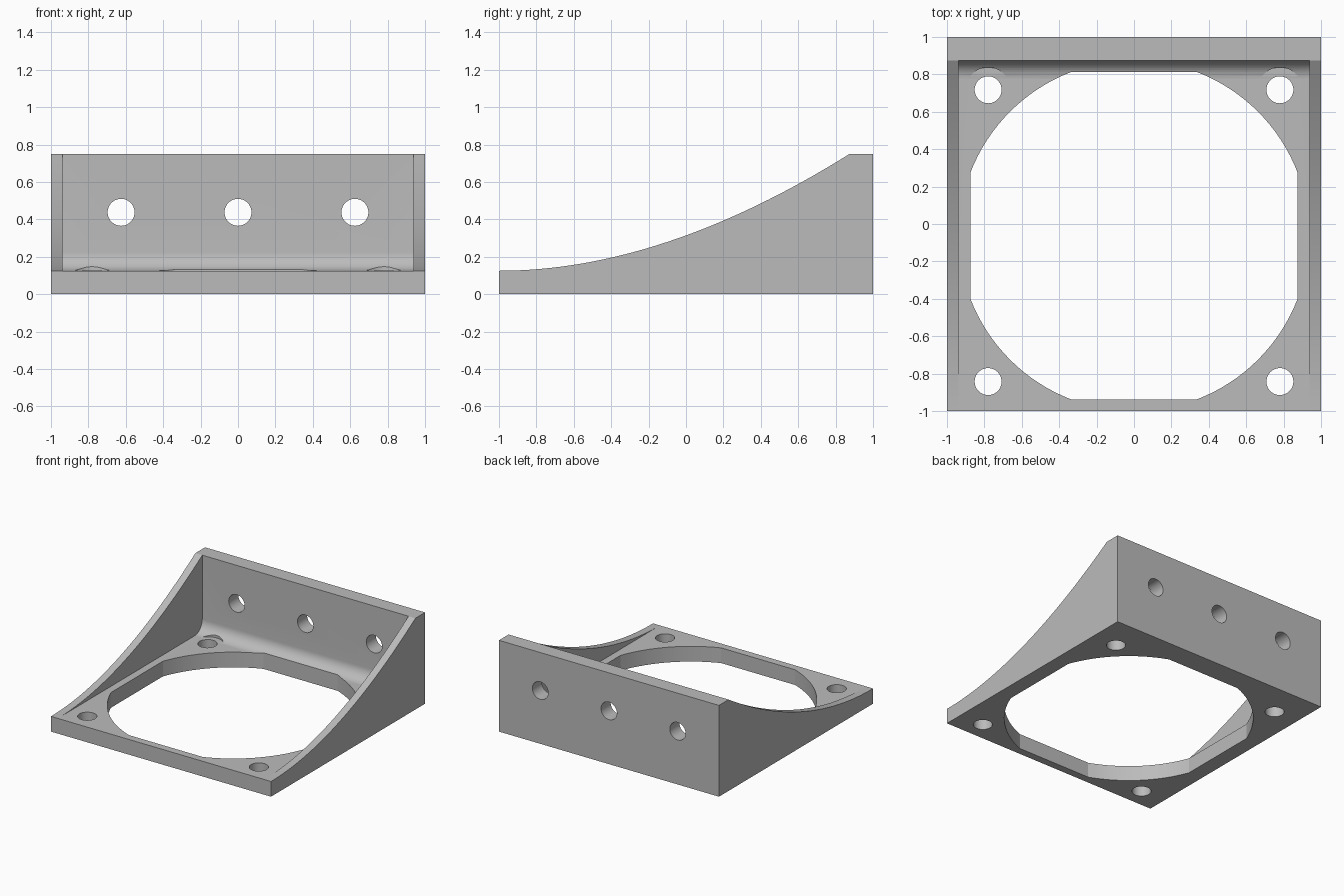
import bpy, bmesh
from math import sin, cos, acos, pi, radians
from mathutils import Vector

if "Cube" in bpy.data.objects:
    bpy.data.objects.remove(bpy.data.objects["Cube"], do_unlink=True)

BASE = 0.125            # floor and back wall thickness
SIDE = 0.0625           # side wall thickness
HEIGHT = 0.75
BACK = 1 - BASE         # inner face of the back wall
FILLET = 0.1
CENTRE_Y = -0.0625      # middle of the opening
HOLE_R = 0.072
HOLE_STEP = 0.78

grey = bpy.data.materials.new("plain grey")
grey.use_nodes = True
colour = (0.5, 0.5, 0.5, 1)
grey.diffuse_color = colour
grey.node_tree.nodes["Principled BSDF"].inputs["Base Color"].default_value = colour


def prism(name, points, axis, start, end):
    """Extrude a closed 2D profile along x, y or z."""
    place = {"x": lambda a, b: (start, a, b),
             "y": lambda a, b: (a, start, b),
             "z": lambda a, b: (a, b, start)}[axis]
    bm = bmesh.new()
    face = bm.faces.new([bm.verts.new(place(a, b)) for a, b in points])
    out = bmesh.ops.extrude_face_region(bm, geom=[face])
    shift = Vector([(end - start) * (axis == k) for k in "xyz"])
    bmesh.ops.translate(bm, vec=shift,
                        verts=[g for g in out["geom"] if isinstance(g, bmesh.types.BMVert)])
    bmesh.ops.recalc_face_normals(bm, faces=bm.faces)
    mesh = bpy.data.meshes.new(name)
    bm.to_mesh(mesh)
    bm.free()
    mesh.materials.append(grey)
    obj = bpy.data.objects.new(name, mesh)
    bpy.context.collection.objects.link(obj)
    return obj


def arc(cx, cy, r, a0, a1, n):
    return [(cx + r * cos(a0 + (a1 - a0) * i / n),
             cy + r * sin(a0 + (a1 - a0) * i / n)) for i in range(n + 1)]


def circle(cx, cy, r, n=48):
    return arc(cx, cy, r, 0, 2 * pi, n)[:-1]


def cut(target, cutter):
    cutter.hide_render = True
    bpy.context.view_layer.objects.active = target
    mod = target.modifiers.new("cut", "BOOLEAN")
    mod.operation = "DIFFERENCE"
    mod.solver = "EXACT"
    mod.object = cutter
    bpy.ops.object.modifier_apply(modifier=mod.name)
    bpy.data.objects.remove(cutter, do_unlink=True)


# Solid body with the swept upper edge
sweep = []
for i in range(33):
    t = i / 32
    y = -(1 - t) ** 2 - 0.125 * 2 * t * (1 - t) + BACK * t * t
    sweep.append((y, BASE + (HEIGHT - BASE) * t * t))
bracket = prism("corner_bracket", [(-1, 0)] + sweep + [(1, HEIGHT), (1, 0)], "x", -1, 1)

# Hollow between the side walls, filleted where floor meets back wall
hollow = ([(-1.2, BASE)]
          + arc(BACK - FILLET, BASE + FILLET, FILLET, -pi / 2, 0, 12)
          + [(BACK, 1), (-1.2, 1)])
cut(bracket, prism("hollow_cutter", hollow, "x", SIDE - 1, 1 - SIDE))

# Round opening with four flattened sides
R = 0.9375
flat = acos(0.875 / R)
opening = []
for q in range(4):
    opening += arc(0, CENTRE_Y, R, q * pi / 2 + flat, (q + 1) * pi / 2 - flat, 16)
cut(bracket, prism("opening_cutter", opening, "z", -0.2, 1))

# Floor screw holes, with screw head clearance in the fillet
for x in (-HOLE_STEP, HOLE_STEP):
    for y in (CENTRE_Y - HOLE_STEP, CENTRE_Y + HOLE_STEP):
        cut(bracket, prism("hole_cutter", circle(x, y, HOLE_R), "z", -0.2, 1))
    cut(bracket, prism("clearance_cutter",
                       circle(x, CENTRE_Y + HOLE_STEP, 0.12), "z", BASE + 0.001, 1))

# Back wall holes
for x in (-0.625, 0, 0.625):
    cut(bracket, prism("hole_cutter", circle(x, 0.4375, HOLE_R), "y", 0.6, 1.2))

# Smooth curves, keep corners crisp
bpy.ops.object.select_all(action="DESELECT")
bracket.select_set(True)
bpy.context.view_layer.objects.active = bracket
bpy.ops.object.shade_smooth_by_angle(angle=radians(15))
